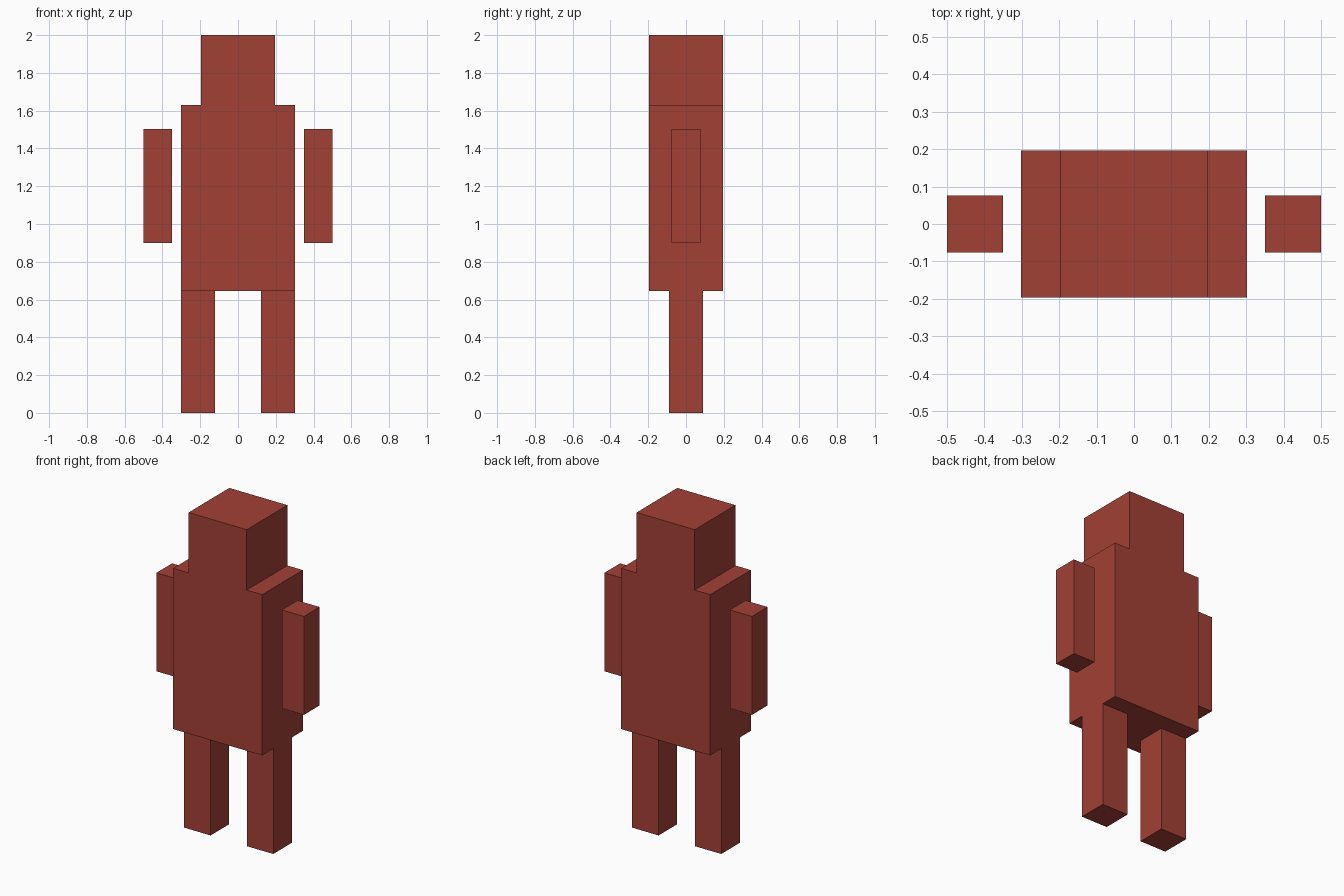
import bpy

if "Cube" in bpy.data.objects:
    bpy.data.objects.remove(bpy.data.objects["Cube"])

# Single flat colour
brick_red = bpy.data.materials.new("brick_red")
brick_red.diffuse_color = (0.36, 0.052, 0.036, 1.0)
brick_red.use_nodes = True
brick_red.node_tree.nodes["Principled BSDF"].inputs["Base Color"].default_value = brick_red.diffuse_color


def box(name, x, y, z):
    """Axis-aligned box from (min, max) ranges."""
    ranges = (x, y, z)
    bpy.ops.mesh.primitive_cube_add(size=1)
    obj = bpy.context.object
    obj.name = name
    obj.location = [(a + b) / 2 for a, b in ranges]
    obj.scale = [b - a for a, b in ranges]
    bpy.ops.object.transform_apply(location=True, rotation=False, scale=True)
    obj.data.materials.append(brick_red)
    return obj


# Head and torso
box("head", (-0.197, 0.197), (-0.197, 0.197), (1.63, 2.0))
box("torso", (-0.302, 0.302), (-0.197, 0.197), (0.645, 1.63))

# Paired arms (floating beside the torso) and legs
for side, s in (("left", -1), ("right", 1)):
    box(side + "_arm", sorted((s * 0.35, s * 0.5)), (-0.076, 0.076), (0.9, 1.503))
    box(side + "_leg", sorted((s * 0.123, s * 0.302)), (-0.09, 0.09), (0.0, 0.645))
